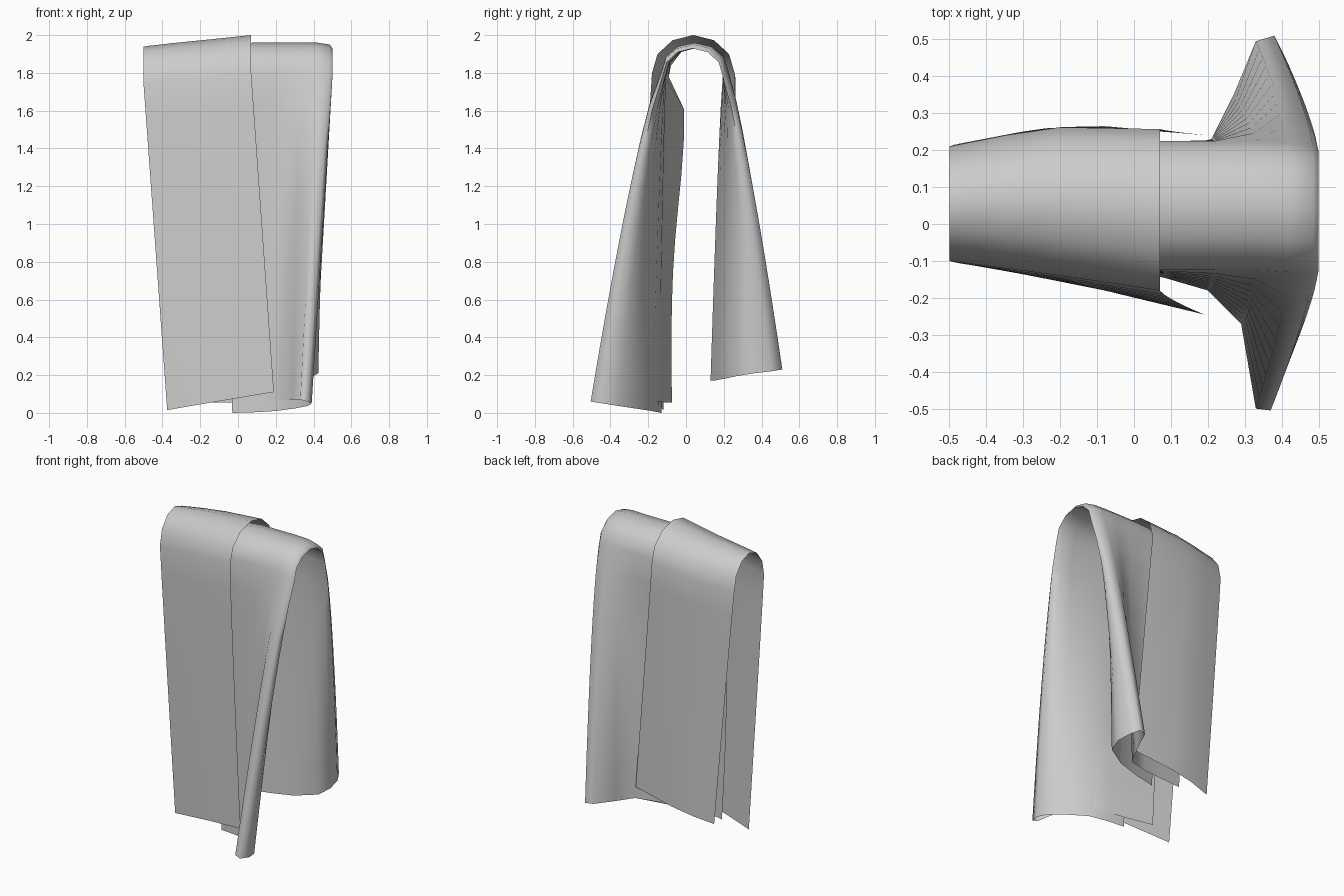
import bpy
import math

cube = bpy.data.objects.get("Cube")
if cube:
    bpy.data.objects.remove(cube)

cloth = bpy.data.materials.new("soft grey cloth")
cloth.use_nodes = True
GREY = (0.6, 0.6, 0.6, 1)
cloth.diffuse_color = GREY
cloth.node_tree.nodes["Principled BSDF"].inputs["Base Color"].default_value = GREY

ARCH_STEPS = 6
LEG_STEPS = 10


def leg(x, y, z, hem):
    """Points from the shoulder down to the hem, bulging outward."""
    pts = []
    for i in range(1, LEG_STEPS + 1):
        t = i / LEG_STEPS
        pts.append((x + (hem[0] - x) * t,
                    y + (hem[1] - y) * t ** 0.77,
                    z + (hem[2] - z) * t))
    return pts


def strip(col, drop):
    """One line of cloth: front hem, over the arch, back hem."""
    x, top, front, back = col[:4]
    spring = top - drop
    mid, radius = (front + back) / 2, (back - front) / 2
    arch = []
    for i in range(ARCH_STEPS + 1):
        a = math.pi * i / ARCH_STEPS
        arch.append((x, mid - radius * math.cos(a), spring + drop * math.sin(a)))
    return leg(x, front, spring, col[4:7])[::-1] + arch + leg(x, back, spring, col[7:10])


def lean(point):
    """Loose front edge leaning inward below the arch."""
    x, y, z = point
    reach = 0.13 if z > 1.6 else 0.65
    return (x, y + 0.09 * math.exp(-((z - 1.6) / reach) ** 2), z) if y < 0 else point


def make_sheet(name, columns, drop, loose_edge=False):
    strips = [strip(c, drop) for c in columns]
    if loose_edge:
        strips[0] = [lean(p) for p in strips[0]]
    n = len(strips[0])
    verts = [p for s in strips for p in s]
    faces = [(i * n + j, (i + 1) * n + j, (i + 1) * n + j + 1, i * n + j + 1)
             for i in range(len(strips) - 1) for j in range(n - 1)]
    mesh = bpy.data.meshes.new(name)
    mesh.from_pydata(verts, [], faces)
    mesh.materials.append(cloth)
    obj = bpy.data.objects.new(name, mesh)
    bpy.context.collection.objects.link(obj)
    bpy.ops.object.select_all(action="DESELECT")
    obj.select_set(True)
    bpy.context.view_layer.objects.active = obj
    bpy.ops.object.shade_smooth_by_angle(angle=math.radians(85))


# Column settings: top x, top z, front y, back y, front hem xyz, back hem xyz
outer = [
    (-.5, 1.94, -.1, .21, -.375, -.12, .015, -.37, .235, .185),
    (-.35, 1.957, -.12, .24, -.23, -.15, .04, -.23, .26, .21),
    (-.2, 1.972, -.14, .262, -.08, -.18, .065, -.08, .265, .235),
    (.07, 2, -.18, .257, .19, -.245, .11, .2, .24, .28),
]
make_sheet("outer_towel_panel", outer, 0.2)

# Under layer, round the flared side fold and back along the inside
folded = [
    (-.3, 1.93, -.105, .2, -.21, -.075, .055, -.2, .18, .2),
    (-.1, 1.945, -.12, .215, -.05, -.11, .055, -.05, .19, .2),
    (.08, 1.96, -.125, .225, .08, -.14, .06, .08, .2, .2),
    (.22, 1.96, -.125, .225, .2, -.18, .065, .21, .23, .2),
    (.33, 1.96, -.125, .225, .29, -.27, .07, .27, .35, .21),
    (.42, 1.96, -.13, .22, .33, -.5, .07, .33, .495, .23),
    (.485, 1.95, -.13, .21, .37, -.505, .06, .38, .51, .23),
    (.5, 1.93, -.125, .195, .39, -.44, .05, .41, .45, .22),
    (.46, 1.93, -.11, .195, .37, -.36, .037, .425, .36, .21),
    (.38, 1.935, -.11, .2, .31, -.28, .025, .4, .27, .195),
    (.2, 1.94, -.11, .2, .2, -.18, .01, .27, .2, .18),
    (.05, 1.935, -.105, .195, .08, -.145, .003, .12, .16, .173),
    (-.1, 1.93, -.105, .195, -.03, -.13, 0, -.03, .13, .17),
]
make_sheet("folded_under_layers", folded, 0.15, loose_edge=True)
